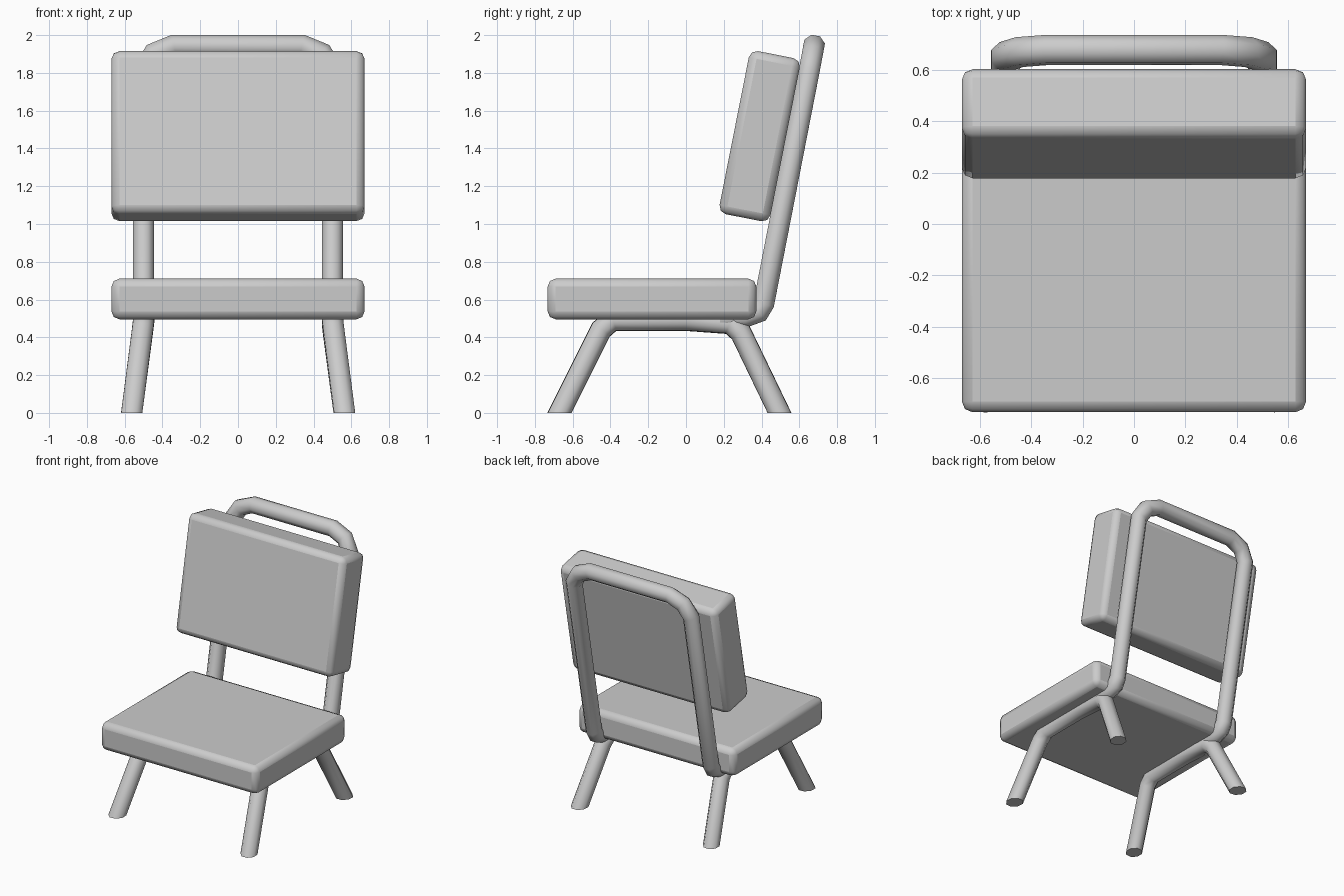
import bpy, bmesh, math
from mathutils import Vector

if "Cube" in bpy.data.objects:
    bpy.data.objects.remove(bpy.data.objects["Cube"])

R = 0.06      # tube radius
SIDES = 8


def smooth(ob, angle):
    bpy.ops.object.select_all(action='DESELECT')
    bpy.context.view_layer.objects.active = ob
    ob.select_set(True)
    bpy.ops.object.shade_smooth_by_angle(angle=math.radians(angle))


def cushion(name, size, loc, tilt=0.0):
    bpy.ops.mesh.primitive_cube_add(size=1, location=loc, rotation=(tilt, 0, 0))
    ob = bpy.context.object
    ob.name = name
    ob.scale = size
    bpy.ops.object.transform_apply(location=False, rotation=False, scale=True)
    mod = ob.modifiers.new("rounding", 'BEVEL')
    mod.width = 0.042
    mod.segments = 2
    smooth(ob, 60)
    return ob


def tube(name, points, start_normal=None, end_normal=None):
    """Sweep a round section along points with mitred bends."""
    pts = [Vector(p) for p in points]
    dirs = [(b - a).normalized() for a, b in zip(pts, pts[1:])]
    u = dirs[0].orthogonal().normalized()
    v = dirs[0].cross(u)
    n_last = len(pts) - 1
    bm = bmesh.new()
    rings = []
    offs = []
    for k in range(SIDES):
        a = 2 * math.pi * (k + 0.5) / SIDES
        offs.append(pts[0] + R * (math.cos(a) * u + math.sin(a) * v))
    for i, p in enumerate(pts):
        d = dirs[max(i - 1, 0)]
        if i == 0:
            n = Vector(start_normal) if start_normal else d
        elif i == n_last:
            n = Vector(end_normal) if end_normal else d
        else:
            n = dirs[i - 1] + dirs[i]
        offs = [q + d * ((p - q).dot(n) / d.dot(n)) for q in offs]
        rings.append([bm.verts.new(q) for q in offs])
    for r0, r1 in zip(rings, rings[1:]):
        for k in range(SIDES):
            j = (k + 1) % SIDES
            bm.faces.new((r0[k], r0[j], r1[j], r1[k]))
    bm.faces.new(rings[0][::-1])
    bm.faces.new(rings[-1])
    bmesh.ops.recalc_face_normals(bm, faces=bm.faces)
    me = bpy.data.meshes.new(name)
    bm.to_mesh(me)
    bm.free()
    ob = bpy.data.objects.new(name, me)
    bpy.context.collection.objects.link(ob)
    smooth(ob, 50)
    return ob


# Cushions
cushion("seat", (1.34, 1.105, 0.215), (0, -0.18, 0.603))
cushion("backrest", (1.34, 0.275, 0.88), (0, 0.39, 1.465), -math.radians(11.2))

# Back frame: one bent hoop, running forward under the seat at both ends
half = [(0.5, 0.18, 0.497), (0.5, 0.31, 0.507), (0.5, 0.385, 0.535),
        (0.5, 0.412, 0.58), (0.5, 0.652, 1.81), (0.445, 0.669, 1.90),
        (0.34, 0.677, 1.943)]
tube("back_frame", half + [(-x, y, z) for x, y, z in reversed(half)])

# Leg frames: front leg, rail and rear leg in one bent tube per side
for side, s in (("right", 1), ("left", -1)):
    path = [(0.563, -0.67, 0), (0.506, -0.45, 0.44), (0.5, -0.39, 0.492),
            (0.5, 0.0, 0.492), (0.5, 0.235, 0.475), (0.506, 0.29, 0.425),
            (0.563, 0.495, 0)]
    tube(side + "_leg_frame", [(s * x, y, z) for x, y, z in path],
         (0, 0, 1), (0, 0, 1))
